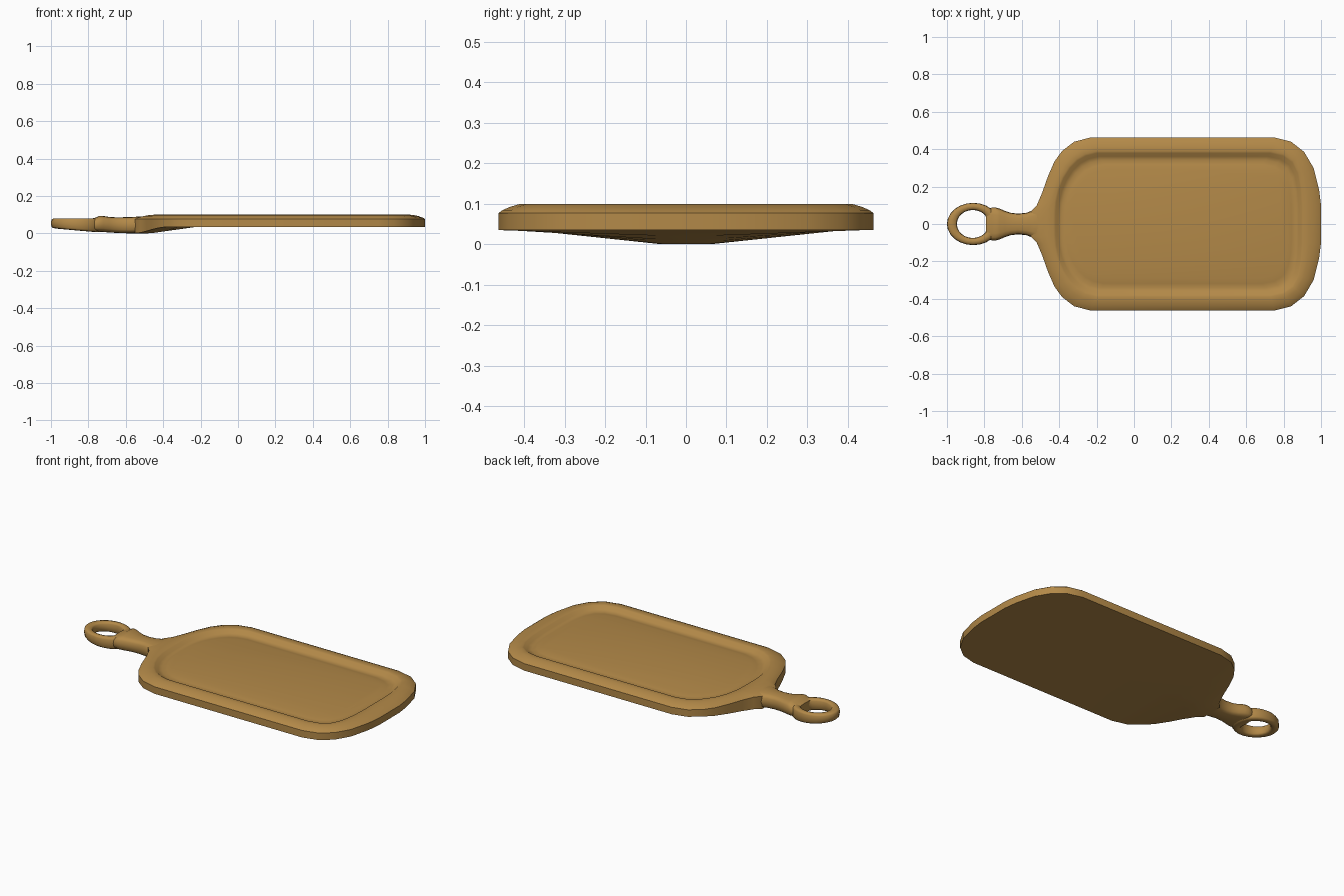
import bpy, bmesh, math

if "Cube" in bpy.data.objects:
    bpy.data.objects.remove(bpy.data.objects["Cube"])

wood = bpy.data.materials.new("warm_wood")
wood.diffuse_color = (0.45, 0.25, 0.065, 1)
wood.use_nodes = True
wood.node_tree.nodes["Principled BSDF"].inputs["Base Color"].default_value = wood.diffuse_color


def finish(name, bm, angle=50):
    bmesh.ops.remove_doubles(bm, verts=bm.verts, dist=1e-4)
    bmesh.ops.recalc_face_normals(bm, faces=bm.faces)
    me = bpy.data.meshes.new(name)
    bm.to_mesh(me)
    bm.free()
    me.materials.append(wood)
    ob = bpy.data.objects.new(name, me)
    bpy.context.collection.objects.link(ob)
    bpy.ops.object.select_all(action='DESELECT')
    bpy.context.view_layer.objects.active = ob
    ob.select_set(True)
    bpy.ops.object.shade_smooth_by_angle(angle=math.radians(angle))
    return ob


def bridge(bm, a, b):
    n = len(a)
    for i in range(n):
        j = (i + 1) % n
        bm.faces.new((a[i], a[j], b[j], b[i]))


def lerp(a, b, t):
    return [(p[0] + (q[0] - p[0]) * t, p[1] + (q[1] - p[1]) * t) for p, q in zip(a, b)]


def mirrored(half):
    return half + [(x, -y) for x, y in reversed(half[1:-1])]


# Board: half outlines (y > 0) from the neck to the far end
outer = mirrored([(-.55, 0), (-.55, .068), (-.52, .10), (-.49, .17), (-.46, .255), (-.425, .335),
                  (-.385, .39), (-.32, .44), (-.23, .463), (.26, .463), (.75, .463), (.84, .44),
                  (.91, .385), (.96, .30), (.99, .18), (1, .10), (1, 0)])
rim = mirrored([(-.425, 0), (-.424, .06), (-.42, .12), (-.405, .19), (-.38, .25), (-.345, .305),
                (-.305, .345), (-.26, .37), (-.20, .385), (.27, .385), (.73, .385), (.80, .37),
                (.85, .335), (.88, .275), (.895, .19), (.9, .10), (.9, 0)])
cx, cy = .24, .29 / .385
inner = [(cx + (x - cx) * .875, y * cy) for x, y in rim]


def edge_z(x, y):
    return .035 * min(1, max(0, abs(y) - .06) / .33) if x < 0 else .035


bm = bmesh.new()
loops = [[bm.verts.new((x, y, edge_z(x, y))) for x, y in outer]]
for t, z in [(0, .077), (.12, .084), (.35, .092), (.65, .099), (.95, .1)]:
    loops.append([bm.verts.new((x, y, z)) for x, y in lerp(outer, rim, t)])
# juice groove between rim and raised centre
for t, z in [(.06, .097), (.25, .082), (.45, .076), (.7, .08), (1, .086)]:
    loops.append([bm.verts.new((x, y, z)) for x, y in lerp(rim, inner, t)])
for a, b in zip(loops, loops[1:]):
    bridge(bm, a, b)
bm.faces.new(loops[-1])
# underside, sloping down to the neck
low = [bm.verts.new((x, math.copysign(min(abs(y), .06), y),
                     .035 * min(1, max(0, (x + .47) / .25)))) for x, y in outer]
bridge(bm, loops[0], low)
n = len(low)
for i in range(1, n // 2 - 1):
    bm.faces.new((low[i], low[i + 1], low[n - i - 1], low[n - i]))
bm.faces.new((low[0], low[1], low[n - 1]))
bm.faces.new((low[n // 2], low[n // 2 - 1], low[n // 2 + 1]))
finish("board", bm)

# Neck: rounded sections (x, half width, bottom, top)
stations = [(-.46, .12, .004, .094), (-.50, .10, 0, .091), (-.54, .074, 0, .089), (-.575, .060, 0, .087),
            (-.62, .055, .001, .086), (-.66, .060, .003, .086), (-.69, .070, .005, .088),
            (-.72, .083, .007, .093), (-.74, .088, .008, .094), (-.76, .088, .010, .085),
            (-.79, .075, .014, .076)]


def squircle(k, count, power=.6):
    a = 2 * math.pi * k / count
    f = lambda v: math.copysign(abs(v) ** power, v)
    return f(math.cos(a)), f(math.sin(a))


bm = bmesh.new()
prev = None
for x, w, lo, hi in stations:
    ring = []
    for k in range(16):
        u, v = squircle(k, 16)
        ring.append(bm.verts.new((x, w * u, (lo + hi) / 2 + (hi - lo) / 2 * v)))
    if prev:
        bridge(bm, prev, ring)
    else:
        bm.faces.new(ring)
    prev = ring
bm.faces.new(prev)
finish("handle_neck", bm)

# Hanging ring: oval outside, oval hole cut flat beside the neck
bm = bmesh.new()
N, M = 24, 12
sections = []
for i in range(N):
    a = 2 * math.pi * i / N
    c, s = math.cos(a), math.sin(a)
    xo, yo = -.86 + .14 * c, .113 * s
    xi, yi = min(-.79, -.862 + .085 * c), .075 * s
    sec = []
    for k in range(M):
        u, v = squircle(k, M)
        t = .5 - .5 * u
        x, y = xo + (xi - xo) * t, yo + (yi - yo) * t
        lo = .028 - .09 * max(0, x + 1) if x < -.72 else .004
        sec.append(bm.verts.new((x, y, (lo + .08) / 2 + (.08 - lo) / 2 * v)))
    sections.append(sec)
for i in range(N):
    bridge(bm, sections[i], sections[(i + 1) % N])
finish("hanging_ring", bm)
